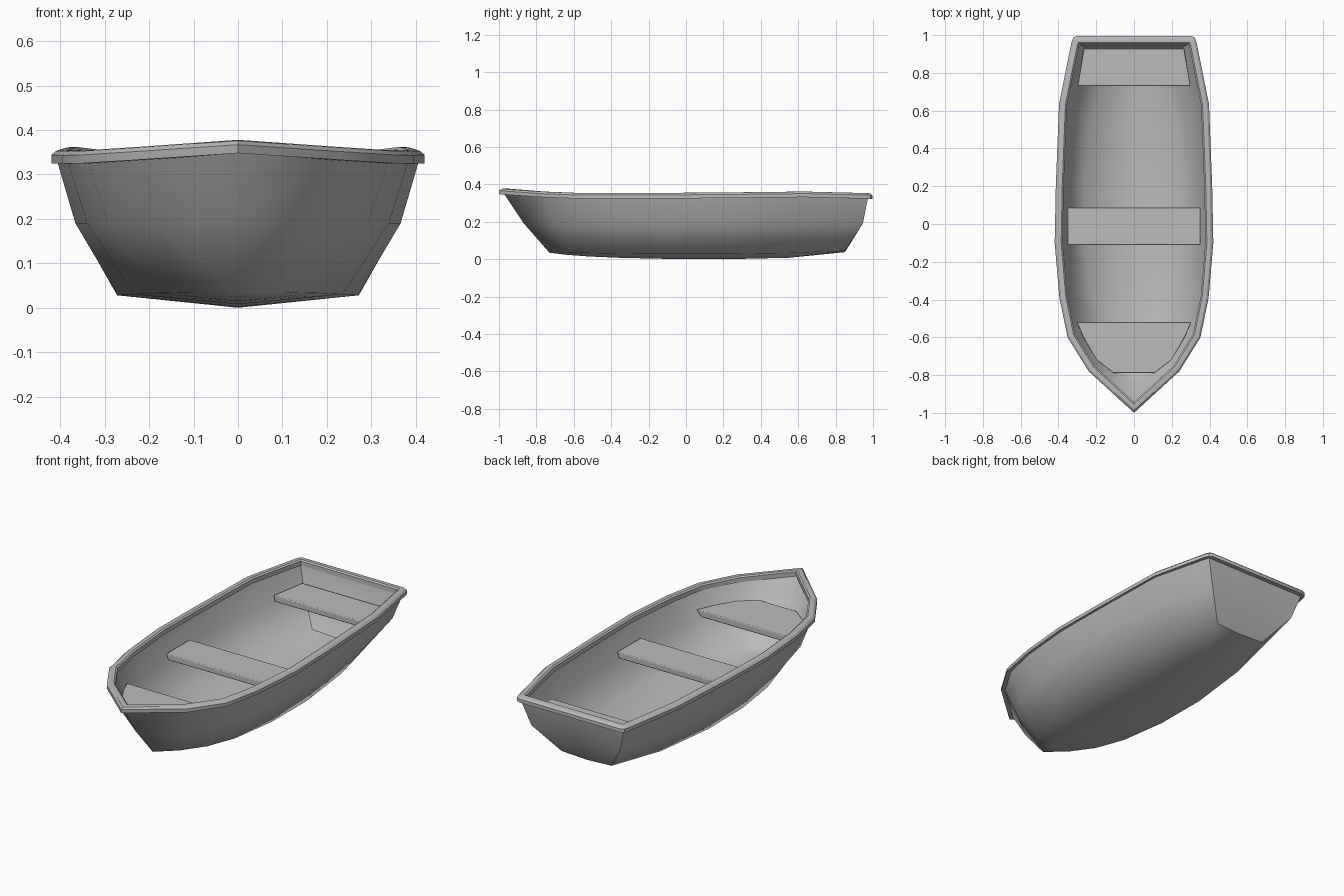
import bpy
import bmesh
from mathutils import Vector

cube = bpy.data.objects.get("Cube")
if cube:
    bpy.data.objects.remove(cube, do_unlink=True)

grey = bpy.data.materials.new("grey_paint")
grey.use_nodes = True
color = (0.5, 0.5, 0.5, 1)
grey.diffuse_color = color
grey.node_tree.nodes["Principled BSDF"].inputs["Base Color"].default_value = color


def make_object(name, bm):
    mesh = bpy.data.meshes.new(name)
    bm.to_mesh(mesh)
    bm.free()
    mesh.materials.append(grey)
    obj = bpy.data.objects.new(name, mesh)
    bpy.context.collection.objects.link(obj)
    return obj


def smooth(obj, angle):
    bpy.ops.object.select_all(action='DESELECT')
    obj.select_set(True)
    bpy.context.view_layer.objects.active = obj
    bpy.ops.object.shade_smooth_by_angle(angle=angle)


# Hull lines from bow to stern: keel, chine, bilge and sheer as (x, y, z)
keel = [(0, -.73, .035), (0, -.64, .024), (0, -.52, .015), (0, -.36, .008),
        (0, -.1, .002), (0, .2, 0), (0, .55, .008), (0, .85, .038)]
chine = [(0, -.73, .035), (.10, -.64, .035), (.18, -.52, .033), (.235, -.36, .03),
         (.27, -.1, .028), (.272, .2, .028), (.235, .55, .033), (.15, .85, .045)]
bilge = [(0, -.87, .195), (.185, -.72, .19), (.292, -.565, .19), (.34, -.38, .19),
         (.366, -.1, .19), (.364, .2, .19), (.342, .61, .19), (.265, .945, .19)]
sheer = [(0, -.98, .36), (.232, -.77, .347), (.342, -.59, .34), (.386, -.39, .34),
         (.41, -.1, .34), (.405, .2, .342), (.388, .635, .346), (.314, .975, .338)]
lines = [keel, chine, bilge, sheer]


def build_hull():
    bm = bmesh.new()
    rows = [[bm.verts.new(p) for p in line] for line in lines]
    for low, high in zip(rows, rows[1:]):
        for i in range(len(low) - 1):
            bm.faces.new((low[i], low[i + 1], high[i + 1], high[i]))
    # Transom, half of it up to the centre line
    foot, corner, side, top = [row[-1] for row in rows]
    side_mid, top_mid = [bm.verts.new((0, v.co.y, v.co.z)) for v in (side, top)]
    bm.faces.new((foot, side_mid, side, corner))
    bm.faces.new((side, side_mid, top_mid, top))
    # Mirror to the other side and weld the centre line
    copy = bmesh.ops.duplicate(bm, geom=bm.verts[:] + bm.edges[:] + bm.faces[:])
    for v in copy["geom"]:
        if isinstance(v, bmesh.types.BMVert):
            v.co.x *= -1
    bmesh.ops.remove_doubles(bm, verts=bm.verts[:], dist=.001)
    bmesh.ops.recalc_face_normals(bm, faces=bm.faces[:])
    if sum(f.normal.z * f.calc_area() for f in bm.faces) > 0:
        bmesh.ops.reverse_faces(bm, faces=bm.faces[:])
    # Smooth planking, with creases only around the transom and the rim
    for f in bm.faces:
        f.smooth = True
    for e in bm.edges:
        stern = [f.normal.y > .7 for f in e.link_faces]
        if len(stern) < 2 or stern[0] != stern[1]:
            e.smooth = False
    obj = make_object("hull", bm)
    shell = obj.modifiers.new("planking", 'SOLIDIFY')
    shell.thickness = .014
    shell.offset = -1
    shell.use_even_offset = True


def build_gunwale():
    half = [(.24, -.78, .362), (.352, -.60, .355), (.395, -.39, .354),
            (.42, -.1, .355), (.414, .2, .357), (.397, .635, .362),
            (.332, .96, .354), (.322, .986, .353), (.302, .996, .353)]
    bow = Vector((0, -1, .378))
    path = [bow] + [Vector(p) for p in half]
    path += [Vector((-x, y, z)) for x, y, z in reversed(half)]
    # Rail section: inward offset and height below the top
    section = [(0, -.03), (0, -.011), (.01, -.002), (.02, 0), (.034, 0),
               (.042, -.006), (.042, -.03)]
    bm = bmesh.new()
    rings = []
    for i, p in enumerate(path):
        before = (p - path[i - 1]).to_2d().normalized()
        after = (path[(i + 1) % len(path)] - p).to_2d().normalized()
        n1 = Vector((-before.y, before.x))
        n2 = Vector((-after.y, after.x))
        miter = (n1 + n2) / (1 + n1.dot(n2))
        rings.append([bm.verts.new((p.x + miter.x * d, p.y + miter.y * d, p.z + h))
                      for d, h in section])
    for i, ring in enumerate(rings):
        nxt = rings[(i + 1) % len(rings)]
        for j in range(len(section)):
            k = (j + 1) % len(section)
            bm.faces.new((ring[j], nxt[j], nxt[k], ring[k]))
    bmesh.ops.recalc_face_normals(bm, faces=bm.faces[:])
    smooth(make_object("gunwale", bm), .5)


def build_seat(name, half, top, taper_x=.97, taper_y=1, thickness=.033):
    # The underside is tapered to follow the flare of the hull
    outline = half + [(-x, y) for x, y in reversed(half)]
    back = half[-1][1]
    bm = bmesh.new()
    face = bm.faces.new([bm.verts.new((x, y, top)) for x, y in outline])
    down = bmesh.ops.extrude_face_region(bm, geom=[face])
    for v in down["geom"]:
        if isinstance(v, bmesh.types.BMVert):
            v.co = (v.co.x * taper_x, back + (v.co.y - back) * taper_y, top - thickness)
    bmesh.ops.recalc_face_normals(bm, faces=bm.faces[:])
    obj = make_object(name, bm)
    bevel = obj.modifiers.new("rounded_edges", 'BEVEL')
    bevel.width = .004
    bevel.segments = 2
    smooth(obj, .6)


build_hull()
build_gunwale()
build_seat("middle_seat", [(.352, -.112), (.352, .088)], .237)
build_seat("stern_seat", [(.3, .73), (.266, .93)], .245)
build_seat("bow_seat", [(.11, -.79), (.2, -.72), (.27, -.6), (.304, -.52)], .247,
           taper_x=.9, taper_y=.88)
